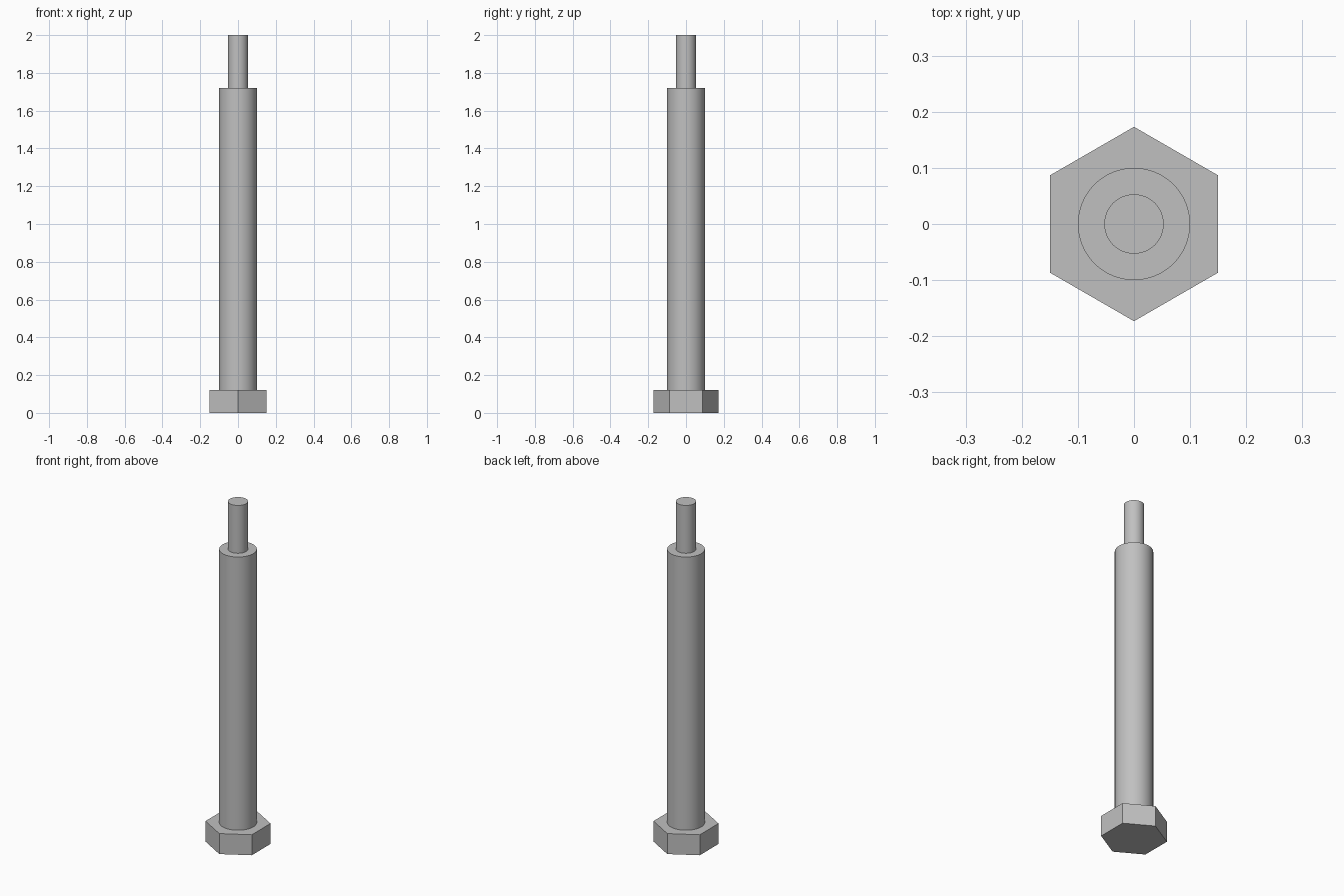
import bpy
import bmesh
import math

cube = bpy.data.objects.get("Cube")
if cube:
    bpy.data.objects.remove(cube, do_unlink=True)

# Plain grey metal
steel = bpy.data.materials.new("grey_steel")
steel.use_nodes = True
steel.diffuse_color = (0.53, 0.53, 0.53, 1)
steel.node_tree.nodes["Principled BSDF"].inputs["Base Color"].default_value = steel.diffuse_color

HEAD_TOP, SHOULDER, TIP = 0.12, 1.72, 2.0
HEAD_APOTHEM, SHANK_RADIUS, PIN_RADIUS = 0.15, 0.1, 0.053

# Hexagonal head with corners toward front and back
bpy.ops.mesh.primitive_cylinder_add(
    vertices=6, radius=HEAD_APOTHEM / math.cos(math.pi / 6),
    depth=HEAD_TOP, location=(0, 0, HEAD_TOP / 2))
head = bpy.context.object
head.name = "hex_head"
head.data.materials.append(steel)

# Stepped shank and narrow end pin, turned from one profile
profile = [(SHANK_RADIUS, HEAD_TOP), (SHANK_RADIUS, SHOULDER),
           (PIN_RADIUS, SHOULDER), (PIN_RADIUS, TIP), (0, TIP)]
bm = bmesh.new()
verts = [bm.verts.new((r, 0, z)) for r, z in profile]
edges = [bm.edges.new(pair) for pair in zip(verts, verts[1:])]
bmesh.ops.spin(bm, geom=verts + edges, cent=(0, 0, 0), axis=(0, 0, 1),
               angle=math.tau, steps=64)
bmesh.ops.remove_doubles(bm, verts=bm.verts[:], dist=0.0001)
bmesh.ops.recalc_face_normals(bm, faces=bm.faces[:])
if max(bm.faces, key=lambda f: f.calc_center_median().z).normal.z < 0:
    bmesh.ops.reverse_faces(bm, faces=bm.faces[:])
mesh = bpy.data.meshes.new("stepped_shank")
bm.to_mesh(mesh)
bm.free()
mesh.materials.append(steel)
shank = bpy.data.objects.new("stepped_shank", mesh)
bpy.context.collection.objects.link(shank)

# Smooth turned sides, crisp shoulders
bpy.ops.object.select_all(action="DESELECT")
shank.select_set(True)
bpy.context.view_layer.objects.active = shank
bpy.ops.object.shade_smooth_by_angle(angle=math.radians(30))
